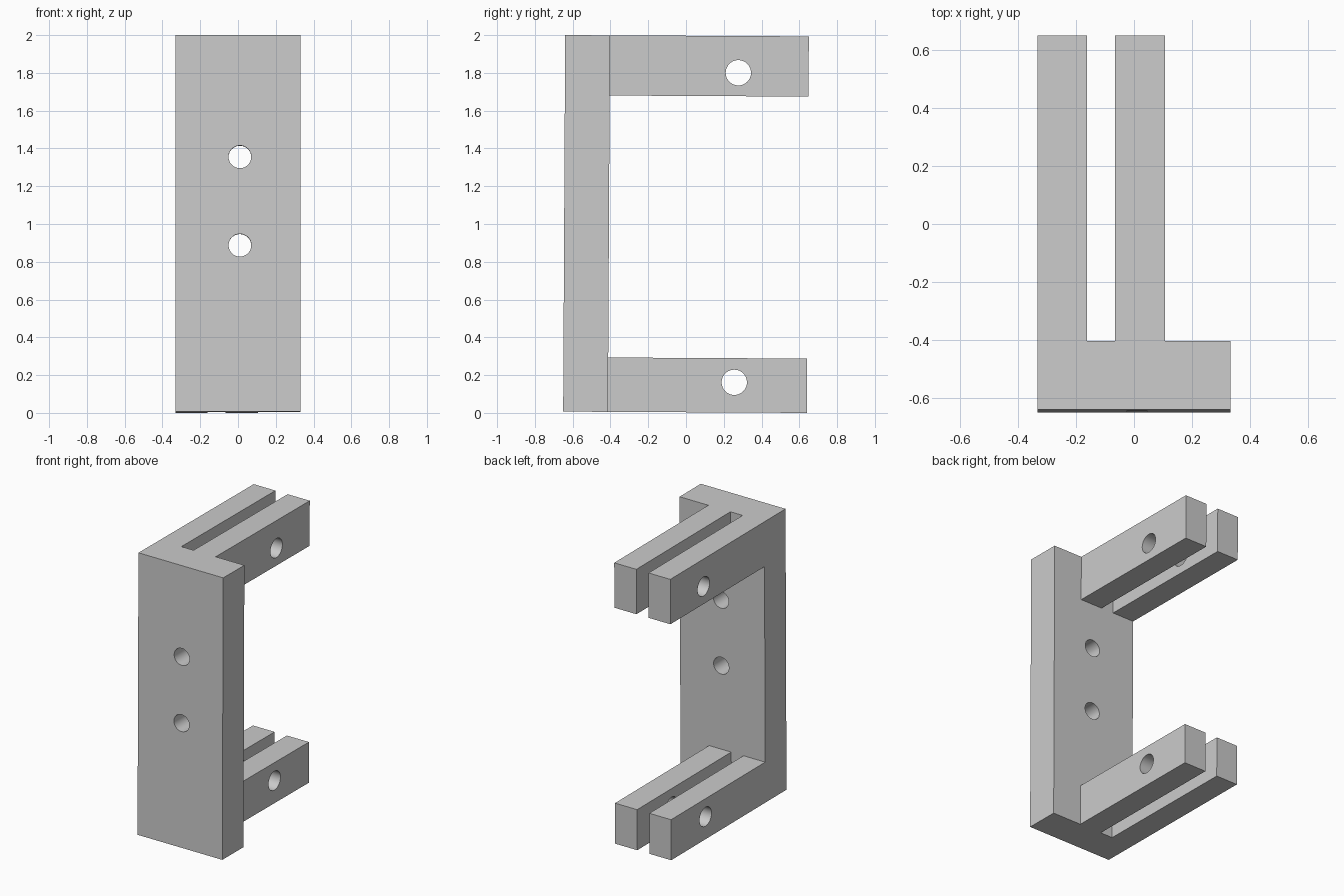
import bpy, bmesh, math
from mathutils import Matrix

if "Cube" in bpy.data.objects:
    bpy.data.objects.remove(bpy.data.objects["Cube"])

TILT = -0.0053                                # the whole part leans very slightly
XS = [-0.332, -0.162, -0.066, 0.107, 0.332]   # arm, slot, arm, step
ZS = [0.0034, 0.291, 1.678, 1.9966]           # lower arms, gap, upper arms
FRONT, INNER, TIP = -0.645, -0.408, 0.645

# Back plate: a grid sheet given thickness
bm = bmesh.new()
grid = [[bm.verts.new((x, FRONT, z)) for z in ZS] for x in XS]
for i in range(len(XS) - 1):
    for k in range(len(ZS) - 1):
        bm.faces.new((grid[i][k], grid[i + 1][k], grid[i + 1][k + 1], grid[i][k + 1]))
ext = bmesh.ops.extrude_face_region(bm, geom=bm.faces[:])["geom"]
for v in [g for g in ext if isinstance(g, bmesh.types.BMVert)]:
    v.co.y = INNER
bmesh.ops.recalc_face_normals(bm, faces=bm.faces)

# Four arms: pull the arm cells out of the inner face
def is_arm(f):
    c = f.calc_center_median()
    in_x = XS[0] < c.x < XS[1] or XS[2] < c.x < XS[3]
    return abs(c.y - INNER) < 1e-4 and in_x and not ZS[1] < c.z < ZS[2]

arms = bmesh.ops.extrude_discrete_faces(bm, faces=[f for f in bm.faces if is_arm(f)])["faces"]
for f in arms:
    for v in f.verts:
        v.co.y = TIP
bmesh.ops.dissolve_limit(bm, angle_limit=0.01, verts=bm.verts[:], edges=bm.edges[:])
bmesh.ops.recalc_face_normals(bm, faces=bm.faces)
mesh = bpy.data.meshes.new("bracket")
bm.to_mesh(mesh)
bm.free()
bracket = bpy.data.objects.new("bracket", mesh)
bpy.context.collection.objects.link(bracket)

# Drilled holes: two through the plate, one through each arm pair
def drill(loc, radius, depth, rot):
    bpy.ops.mesh.primitive_cylinder_add(vertices=48, radius=radius, depth=depth,
                                        location=loc, rotation=rot)
    cutter = bpy.context.object
    cutter.name = "hole_cutter"
    cutter.hide_render = True
    bpy.context.view_layer.objects.active = bracket
    mod = bracket.modifiers.new("hole", 'BOOLEAN')
    mod.operation, mod.solver, mod.object = 'DIFFERENCE', 'EXACT', cutter
    bpy.ops.object.modifier_apply(modifier=mod.name)
    bpy.data.objects.remove(cutter)

for z in (0.884, 1.352):
    drill((0.01, -0.53, z), 0.06, 0.5, (math.pi / 2, 0, 0))
for y, z in ((0.26, 0.163), (0.273, 1.802)):
    drill((-0.11, y, z), 0.067, 0.8, (0, math.pi / 2, 0))

# Slight lean about the middle of the part
pivot = Matrix.Translation((0, 0, 1))
bracket.data.transform(pivot @ Matrix.Rotation(TILT, 4, 'X') @ pivot.inverted())
bpy.ops.object.select_all(action='DESELECT')
bracket.select_set(True)
bpy.context.view_layer.objects.active = bracket
bpy.ops.object.shade_smooth_by_angle(angle=math.radians(30))
